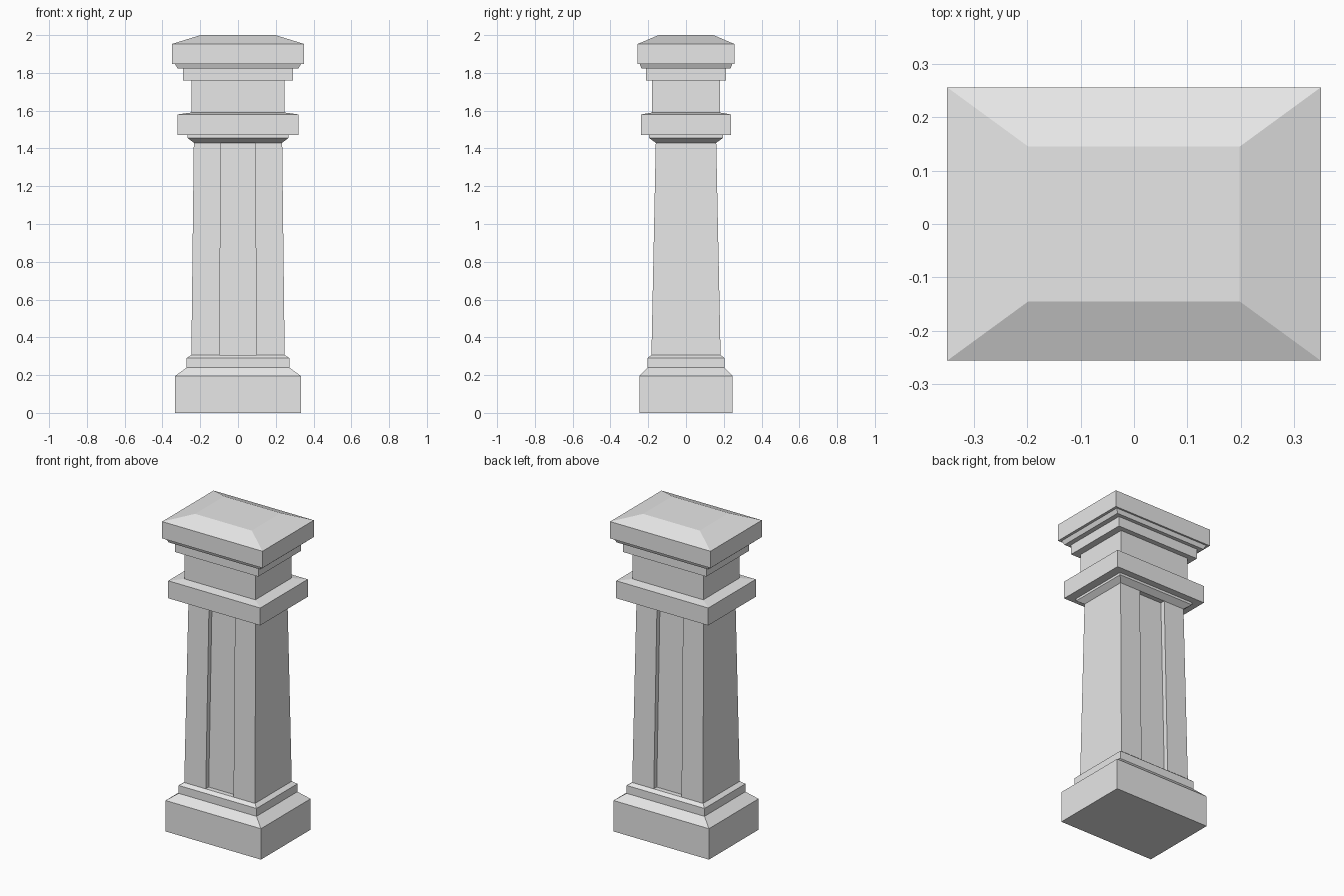
import bpy
import bmesh

cube = bpy.data.objects.get("Cube")
if cube:
    bpy.data.objects.remove(cube, do_unlink=True)

stone = bpy.data.materials.new("light_grey_stone")
stone.use_nodes = True
GREY = (0.8, 0.8, 0.8, 1)
stone.diffuse_color = GREY
stone.node_tree.nodes["Principled BSDF"].inputs["Base Color"].default_value = GREY


def rectangle(hx, hy):
    return [(-hx, -hy), (hx, -hy), (hx, hy), (-hx, hy)]


def grooved(hx, hy, groove, depth):
    """Rectangle with a recessed channel in the front and back sides."""
    front = [(-hx, -hy), (-groove, -hy), (-groove, depth - hy),
             (groove, depth - hy), (groove, -hy), (hx, -hy)]
    return front + [(-x, -y) for x, y in front]


def loft(name, sections):
    """Closed solid through (height, outline) sections, bottom to top."""
    bm = bmesh.new()
    rings = [[bm.verts.new((x, y, z)) for x, y in outline] for z, outline in sections]
    bm.faces.new(rings[0][::-1])
    bm.faces.new(rings[-1])
    for low, high in zip(rings, rings[1:]):
        for i in range(len(low)):
            j = (i + 1) % len(low)
            bm.faces.new((low[i], low[j], high[j], high[i]))
    bmesh.ops.recalc_face_normals(bm, faces=bm.faces[:])
    mesh = bpy.data.meshes.new(name)
    bm.to_mesh(mesh)
    bm.free()
    mesh.materials.append(stone)
    obj = bpy.data.objects.new(name, mesh)
    bpy.context.collection.objects.link(obj)


def moulding(name, steps):
    loft(name, [(z, rectangle(hx, hy)) for z, hx, hy in steps])


# Stepped base: plinth with sloped shoulder, then a smaller step
moulding("base", [(0, 0.333, 0.247), (0.195, 0.333, 0.247), (0.24, 0.272, 0.204),
                  (0.29, 0.272, 0.204), (0.307, 0.247, 0.183)])

# Tapered shaft with a channel on the front and back
loft("shaft", [(0.307, grooved(0.247, 0.183, 0.097, 0.03)),
               (1.43, grooved(0.234, 0.16, 0.091, 0.03))])

# Flared collar under the band
moulding("collar", [(1.43, 0.234, 0.16), (1.455, 0.267, 0.195), (1.47, 0.267, 0.195)])

# Projecting band with a slightly sloped top
moulding("band", [(1.47, 0.321, 0.237), (1.58, 0.321, 0.237), (1.59, 0.247, 0.18)])

# Neck and the mouldings beneath the cap
moulding("neck", [(1.59, 0.247, 0.18), (1.76, 0.247, 0.18)])
moulding("cap_step", [(1.76, 0.29, 0.212), (1.822, 0.29, 0.212)])
moulding("cap_bevel", [(1.822, 0.32, 0.235), (1.847, 0.333, 0.245)])

# Cap with a sloped roof and flat top
moulding("cap", [(1.847, 0.35, 0.256), (1.953, 0.35, 0.256), (2.0, 0.198, 0.145)])
